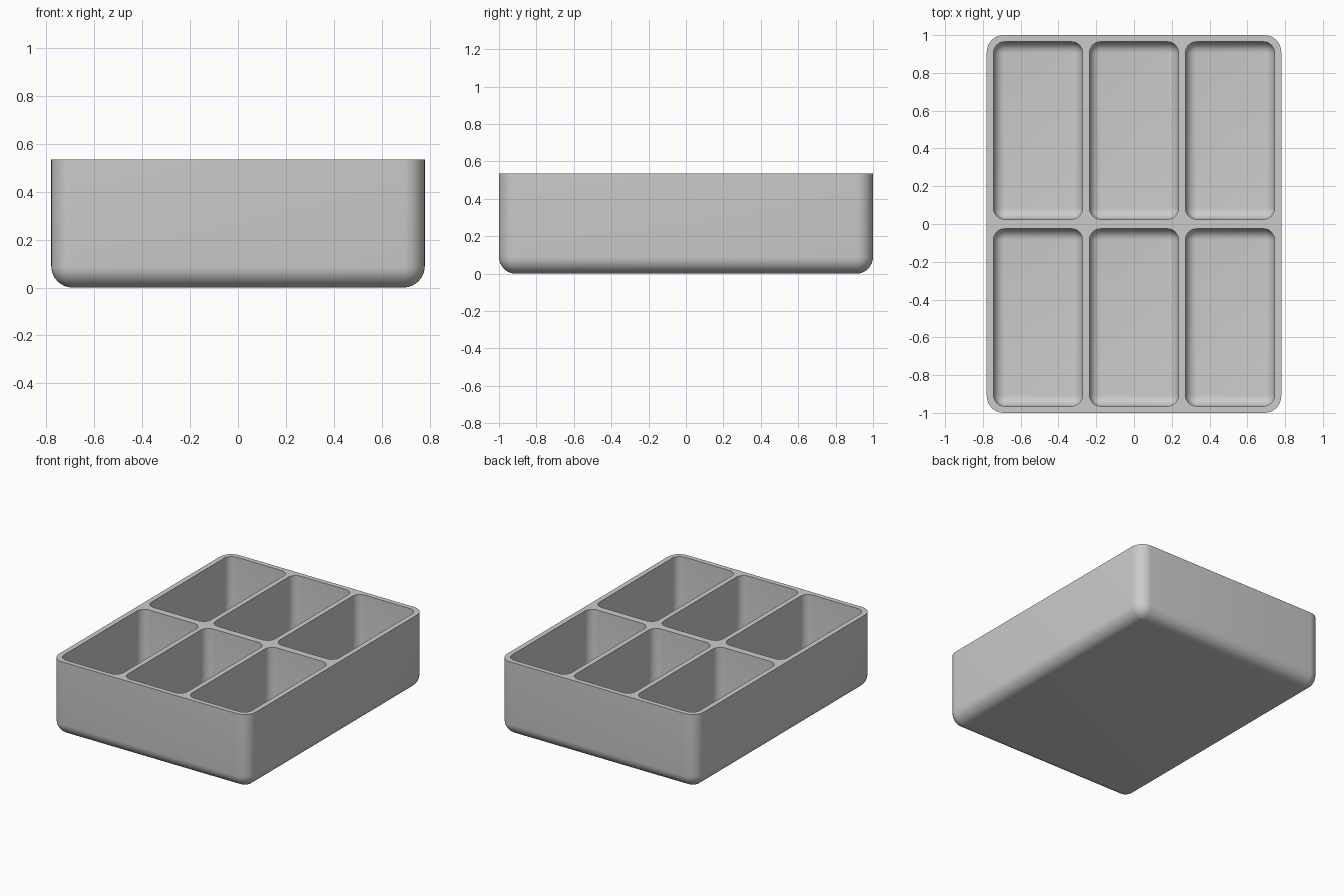
import bpy
import bmesh
from math import cos, sin, pi

cube = bpy.data.objects.get("Cube")
if cube:
    bpy.data.objects.remove(cube, do_unlink=True)

HALF_X, HALF_Y, HEIGHT = 0.78, 1.0, 0.535
WALL = 0.036
STEPS = 8


def rounded_ring(bm, cx, cy, hx, hy, r, z):
    """Rounded rectangle of vertices, counter-clockwise."""
    corners = [(1, 1), (-1, 1), (-1, -1), (1, -1)]
    ring = []
    for i, (sx, sy) in enumerate(corners):
        for k in range(STEPS + 1):
            a = (i + k / STEPS) * pi / 2
            ring.append(bm.verts.new((cx + sx * (hx - r) + r * cos(a),
                                      cy + sy * (hy - r) + r * sin(a), z)))
    return ring


def rounded_basin(bm, cx, cy, hx, hy, r, floor):
    """Open-topped basin with rounded corners and floor; returns the rim edges."""
    profile = [(0, HEIGHT)]
    for k in range(STEPS + 1):
        a = k / STEPS * pi / 2
        profile.append((r * (1 - cos(a)), floor + r * (1 - sin(a))))
    rings = [rounded_ring(bm, cx, cy, hx - d, hy - d, r - d, z) for d, z in profile]
    n = len(rings[0])
    for upper, lower in zip(rings, rings[1:]):
        for i in range(n):
            j = (i + 1) % n
            bm.faces.new((upper[i], lower[i], lower[j], upper[j]))
    bm.faces.new(rings[-1])
    return [bm.edges.get((rings[0][i], rings[0][(i + 1) % n])) for i in range(n)]


bm = bmesh.new()

# Outer shell
rim = rounded_basin(bm, 0, 0, HALF_X, HALF_Y, 0.09, 0)

# Six compartments, three across and two deep
pocket_x = (2 * HALF_X - 4 * WALL) / 6
pocket_y = 0.47
for col in (-1, 0, 1):
    for row in (-1, 1):
        rim += rounded_basin(bm, col * (2 * pocket_x + WALL), row * 0.495,
                             pocket_x, pocket_y, 0.06, WALL)

# Flat rim joining the shell and compartments
bmesh.ops.triangle_fill(bm, use_beauty=True, edges=rim, normal=(0, 0, 1))
bmesh.ops.remove_doubles(bm, verts=bm.verts, dist=0.0001)
bmesh.ops.recalc_face_normals(bm, faces=bm.faces)

mesh = bpy.data.meshes.new("divided_tray")
bm.to_mesh(mesh)
bm.free()
tray = bpy.data.objects.new("divided_tray", mesh)
bpy.context.collection.objects.link(tray)

# Plain grey finish
grey = bpy.data.materials.new("light_grey")
grey.use_nodes = True
colour = (0.6, 0.6, 0.6, 1)
grey.diffuse_color = colour
grey.node_tree.nodes["Principled BSDF"].inputs["Base Color"].default_value = colour
mesh.materials.append(grey)

bpy.ops.object.select_all(action='DESELECT')
tray.select_set(True)
bpy.context.view_layer.objects.active = tray
bpy.ops.object.shade_smooth_by_angle(angle=pi / 6)
